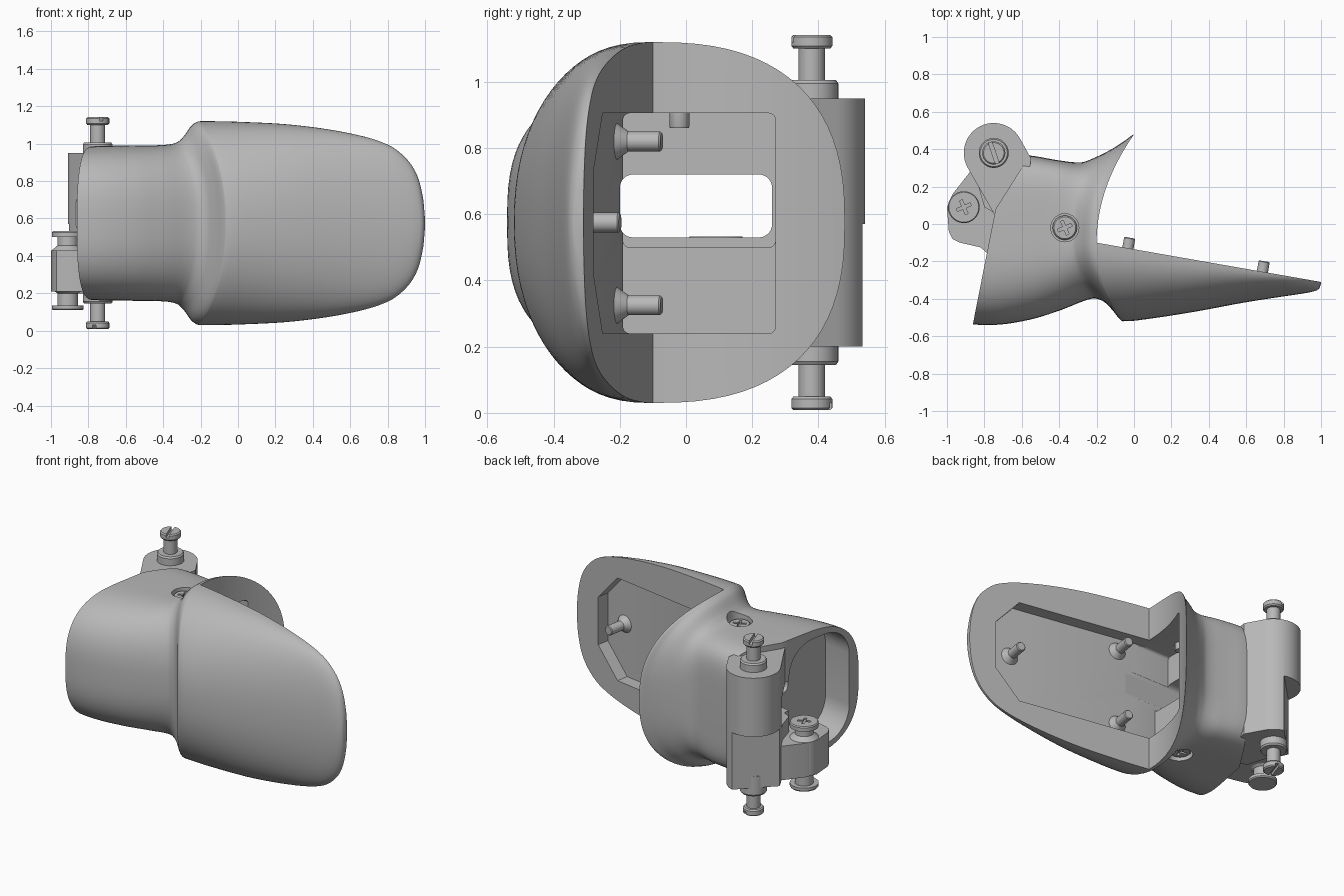
import bpy, bmesh, math
from mathutils import Matrix, Vector

if "Cube" in bpy.data.objects:
    bpy.data.objects.remove(bpy.data.objects["Cube"])

grey = bpy.data.materials.new("plain_grey")
grey.use_nodes = True
grey.diffuse_color = (0.48, 0.48, 0.48, 1)
grey.node_tree.nodes["Principled BSDF"].inputs["Base Color"].default_value = (0.48, 0.48, 0.48, 1)
MID = 0.575
UP = Vector((0, 0, 1))


def finish(name, bm):
    bmesh.ops.recalc_face_normals(bm, faces=bm.faces)
    mesh = bpy.data.meshes.new(name)
    bm.to_mesh(mesh)
    bm.free()
    mesh.materials.append(grey)
    ob = bpy.data.objects.new(name, mesh)
    bpy.context.collection.objects.link(ob)
    return ob


def skin(name, rings):
    bm = bmesh.new()
    rows = [[bm.verts.new(p) for p in ring] for ring in rings]
    n = len(rows[0])
    for a, b in zip(rows, rows[1:]):
        for i in range(n):
            j = (i + 1) % n
            bm.faces.new((a[i], a[j], b[j], b[i]))
    bm.faces.new(rows[0])
    bm.faces.new(rows[-1])
    return finish(name, bm)


def frame(origin, u, v):
    u, v = Vector(u).normalized(), Vector(v).normalized()
    return Matrix.Translation(origin) @ Matrix((u, v, u.cross(v))).transposed().to_4x4()


def prism(name, pts, lo, hi, m=Matrix()):
    return skin(name, [[m @ Vector((x, y, d)) for x, y in pts] for d in (lo, hi)])


def lathe(name, profile, m, sides=40):
    turn = [math.tau * i / sides for i in range(sides)]
    return skin(name, [[m @ Vector((r * math.cos(a), r * math.sin(a), z)) for a in turn]
                       for r, z in profile])


def rounded(x0, x1, y0, y1, r, steps=8):
    pts = []
    for k, (cx, cy) in enumerate([(x1 - r, y1 - r), (x0 + r, y1 - r), (x0 + r, y0 + r), (x1 - r, y0 + r)]):
        for i in range(steps + 1):
            a = math.pi / 2 * (k + i / steps)
            pts.append((cx + r * math.cos(a), cy + r * math.sin(a)))
    return pts


def cut(ob, *tools):
    for tool in tools:
        mod = ob.modifiers.new("cut", "BOOLEAN")
        mod.operation, mod.solver, mod.object = "DIFFERENCE", "EXACT", tool
        bpy.context.view_layer.objects.active = ob
        bpy.ops.object.modifier_apply(modifier=mod.name)
        bpy.data.objects.remove(tool)


# Shell: x, front y, back y, half height, front bend, back bend, front and back squareness
stations = [
    (-0.95, -.53, .37, .40, 0, 0, 2.8, 5), (-0.75, -.54, .37, .412, 0, 0, 2.8, 6),
    (-0.55, -.51, .365, .415, 0, 0, 2.7, 6), (-0.42, -.46, .34, .417, .03, .02, 2.6, 6),
    (-0.33, -.40, .33, .43, .10, .05, 2.5, 4.5), (-0.29, -.41, .355, .465, .12, .08, 2.4, 3.3),
    (-0.25, -.455, .40, .52, .13, .13, 2.3, 2.8), (-0.22, -.505, .445, .541, .14, .17, 2.2, 2.5),
    (-0.20, -.52, .48, .545, .14, .2, 2.2, 2.5), (0, -.507, .48, .542, .08, .2, 2.2, 2.5),
    (0.3, -.468, .48, .525, .03, .1, 2.2, 2.5), (0.6, -.418, .48, .48, 0, 0, 2.1, 2),
    (0.8, -.387, .3, .42, 0, 0, 2, 2), (0.9, -.372, .2, .345, 0, 0, 2, 2),
    (0.96, -.36, .1, .25, 0, 0, 2, 2), (0.99, -.345, 0, .13, 0, 0, 2, 2),
    (1.0, -.318, -.2, .02, 0, 0, 2, 2)]


def smooth_stations(rows, sub=5):
    slopes = []
    for i in range(len(rows)):
        a, b = rows[max(i - 1, 0)], rows[min(i + 1, len(rows) - 1)]
        slopes.append([(q - p) / (b[0] - a[0]) for p, q in zip(a, b)])
    out = []
    for a, b, s, e in zip(rows, rows[1:], slopes, slopes[1:]):
        w = b[0] - a[0]
        for k in range(sub):
            t = k / sub
            h = t * t * (3 - 2 * t)
            out.append([p + (q - p) * h + w * (t * (1 - t) ** 2 * m - t * t * (1 - t) * n)
                        for p, q, m, n in zip(a, b, s, e)])
    return out + [rows[-1]]


def shell_ring(row, sides=80):
    x, front, back, half, bend_f, bend_b, n_front, n_back = row
    c = -0.1 - 0.175 * max(x + 0.2, 0)
    ring = []
    for i in range(sides):
        a = math.tau * i / sides
        is_front = math.cos(a) < 0
        n = n_front if is_front else n_back
        t, s = (math.copysign(abs(v) ** (2 / n), v) for v in (math.cos(a), math.sin(a)))
        reach, bend = (c - front, bend_f) if is_front else (back - c, bend_b)
        ring.append((x + bend * t * t, c + reach * t, MID + half * s))
    return ring


shell = skin("shell", [shell_ring(r) for r in smooth_stations(stations)])

# Curved end face with the flat back of the plate, and the slanted left end
arc = [(-0.2 + 0.2 * (i / 16) ** 2, -0.1 + 0.58 * i / 16) for i in range(20)]
back_space = prism("back_space", [(1.2, -0.345), (1.2, 1), (0.15, 1)] + arc[::-1], -1, 2)
left_space = prism("left_space", [(-0.88, -.63), (-0.74, .08), (-0.55, .38), (-0.55, .7),
                                  (-1.5, .7), (-1.5, -.63)], -1, 2)

# Recesses and through window
plate = frame((-0.2, -0.1, 0), (1.2, -0.21, 0), UP)
plate_pocket = prism("plate_pocket", [(-0.02, .24), (.88, .24), (1.04, .42), (1.04, .73),
                                      (.88, .905), (-0.02, .905)], -0.3, 0.08, plate)
side = frame((0, 0, 0), (0, 1, 0), UP)
upper_pocket = prism("upper_pocket", rounded(-0.19, .27, .5, .905, .02), -0.42, 0.02, side)
lower_pocket = prism("lower_pocket", rounded(-0.19, .27, .24, .54, .02), -0.32, 0.02, side)
left = frame((-0.86, -0.53, 0), (0.14, 0.71, 0), UP)
left_pocket = prism("left_pocket", rounded(.07, .56, .22, .93, .19), -0.11, 0.2, left)


def window():
    return prism("window", rounded(-0.2, .26, .53, .72, .04), -1.5, -0.1, side)


cut(shell, back_space, left_space, plate_pocket, upper_pocket, lower_pocket, left_pocket, window())


def slot(m, length, z, width=0.02):
    return prism("slot", [(-length, -width / 2), (length, -width / 2),
                          (length, width / 2), (-length, width / 2)], z, z + 0.2, m)


def cross_slots(ob, m, length, z):
    for turn in (0.4, 0.4 + math.pi / 2):
        cut(ob, slot(m @ Matrix.Rotation(turn, 4, "Z"), length, z, 0.016))


# Upside-down frames mirror the lower screws
ends = (("upper", frame((0, 0, MID), (1, 0, 0), (0, 1, 0))),
        ("lower", frame((0, 0, MID), (1, 0, 0), (0, -1, 0))))

# Sunken body screws
for name, m in ends:
    at = Matrix.Translation((-0.37, -0.02, 0)) @ m
    cut(shell, lathe("bore", [(.075, .375), (.075, .7)], at))
    screw = lathe(name + "_body_screw", [(.028, .285), (.03, .29), (.03, .35), (.065, .376),
                                         (.065, .395), (.058, .403)], at)
    cross_slots(screw, at, 0.04, 0.385)

# Plate screws
for name, u, z in (("top", .17, .82), ("bottom", .17, .325), ("tip", .9, MID)):
    at = plate @ frame((u, z, 0), (1, 0, 0), (0, -1, 0))
    lathe(name + "_plate_screw", [(.055, -.09), (.055, -.08), (.03, -.045),
                                  (.03, .052), (.025, .057)], at)

# Hinge barrel blended into the body, with its lower half cut flat
barrel_pts = [(-0.75 + .16 * math.cos(a), .38 + .16 * math.sin(a))
              for a in (math.radians(28 + 180 * i / 24) for i in range(25))]
barrel = prism("hinge_barrel", barrel_pts + [(-0.74, .04), (-0.66, .05), (-0.57, .22),
                                             (-0.55, .35)], .2, .95)
flat = prism("flat", [(-1.086, .15), (-0.52, .716), (-0.732, .928), (-1.298, .362)], 0, .57)
cut(barrel, window(), flat)

# Hinge pin with hubs and slotted heads
for name, m in ends:
    at = Matrix.Translation((-0.75, .38, 0)) @ m
    lathe(name + "_hinge_hub", [(.08, .3), (.08, .42), (.073, .43)], at)
    pin = lathe(name + "_hinge_pin", [(.04, .3), (.04, .525), (.055, .525), (.062, .533),
                                      (.062, .56), (.055, .567)], at)
    cut(pin, slot(at @ Matrix.Rotation(1.9, 4, "Z"), .1, .545))

# Link arm and its screw
link_pts = [(-0.86, .3), (-0.97, .16), (-1.0, .09), (-0.99, -.04), (-0.97, -.08),
            (-0.93, -.1), (-0.82, -.125), (-0.77, -.17), (-0.73, .05), (-0.72, .34)]
prism("link_arm", link_pts, .21, .43)
prism("link_block", [(-0.86, .3), (-0.8, .09), (-0.73, .05), (-0.65, .3)], .2, .53)
hub = Matrix.Translation((-0.91, .09, 0))
link_screw = lathe("link_screw", [(.08, .11), (.085, .117), (.085, .135), (.055, .135), (.055, .2),
                                  (.085, .22), (.085, .43), (.055, .455), (.055, .5), (.085, .5),
                                  (.085, .525), (.08, .532)], hub)
cross_slots(link_screw, hub, .04, .522)

# Smooth shading with sharp creases
bpy.ops.object.select_all(action="DESELECT")
for ob in bpy.context.collection.objects:
    if ob.type == "MESH":
        ob.select_set(True)
bpy.context.view_layer.objects.active = shell
bpy.ops.object.shade_smooth_by_angle(angle=math.radians(32))
